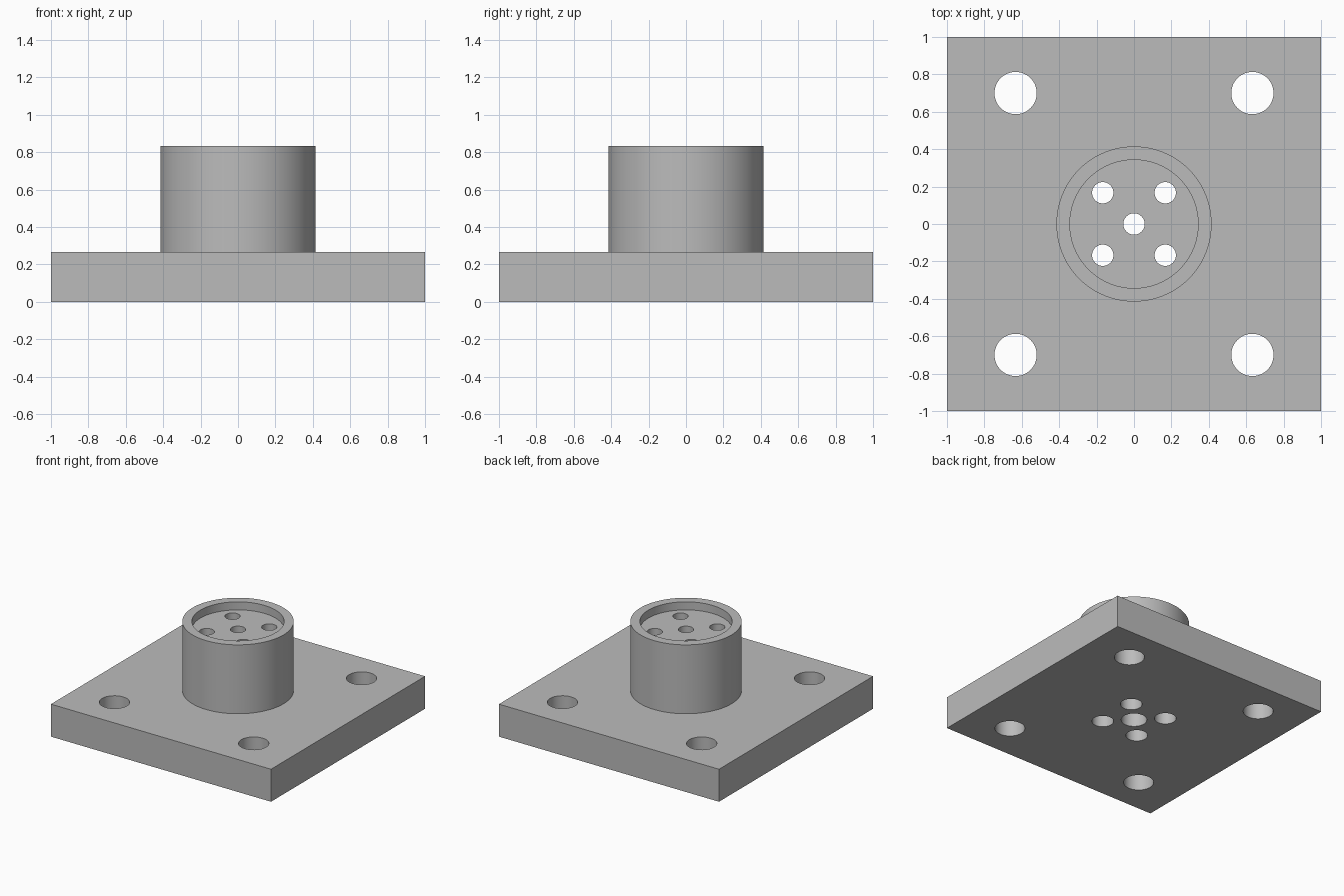
import bpy

default = bpy.data.objects.get("Cube")
if default:
    bpy.data.objects.remove(default, do_unlink=True)

PLATE_TOP, BARREL_TOP, FLOOR = 0.267, 0.833, 0.767
BORE_TOP = 0.5

grey = bpy.data.materials.new("plain grey")
grey.use_nodes = True
colour = (0.5, 0.5, 0.5, 1)
grey.diffuse_color = colour
grey.node_tree.nodes["Principled BSDF"].inputs["Base Color"].default_value = colour


def cylinder(name, x, y, radius, low, high, sides=48):
    bpy.ops.mesh.primitive_cylinder_add(vertices=sides, radius=radius, depth=high - low,
                                        location=(x, y, (low + high) / 2))
    obj = bpy.context.object
    obj.name = name
    obj.data.materials.append(grey)
    return obj


def combine(target, tool, operation):
    """Boolean the tool into the target and discard the tool."""
    mod = target.modifiers.new(tool.name, "BOOLEAN")
    mod.operation, mod.object, mod.solver = operation, tool, "EXACT"
    bpy.ops.object.select_all(action="DESELECT")
    bpy.context.view_layer.objects.active = target
    target.select_set(True)
    bpy.ops.object.modifier_apply(modifier=mod.name)
    bpy.data.objects.remove(tool, do_unlink=True)


# Square base plate
bpy.ops.mesh.primitive_cube_add(size=1, location=(0, 0, PLATE_TOP / 2))
body = bpy.context.object
body.name = "flanged_socket"
body.scale = (2, 2, PLATE_TOP)
bpy.ops.object.transform_apply(location=True, rotation=False, scale=True)
body.data.materials.append(grey)

# Round barrel with a shallow recess in its top
combine(body, cylinder("barrel", 0, 0, 0.415, 0.1, BARREL_TOP, 96), "UNION")
combine(body, cylinder("recess", 0, 0, 0.343, FLOOR, 1, 96), "DIFFERENCE")

# Pin holes: narrow at the top, wider bores from below
corners = [(sx, sy) for sx in (-1, 1) for sy in (-1, 1)]
pins = [(0, 0, 0.097)] + [(0.167 * sx, 0.167 * sy, 0.082) for sx, sy in corners]
for x, y, bore in pins:
    combine(body, cylinder("pin_bore", x, y, bore, -0.1, BORE_TOP), "DIFFERENCE")
    combine(body, cylinder("pin_hole", x, y, 0.057, BORE_TOP - 0.1, 1), "DIFFERENCE")

# Mounting holes in the plate corners
for sx, sy in corners:
    combine(body, cylinder("mount_hole", 0.633 * sx, 0.7 * sy, 0.113, -0.1, 0.4), "DIFFERENCE")

bpy.context.view_layer.objects.active = body
body.select_set(True)
bpy.ops.object.shade_smooth_by_angle(angle=0.6)
